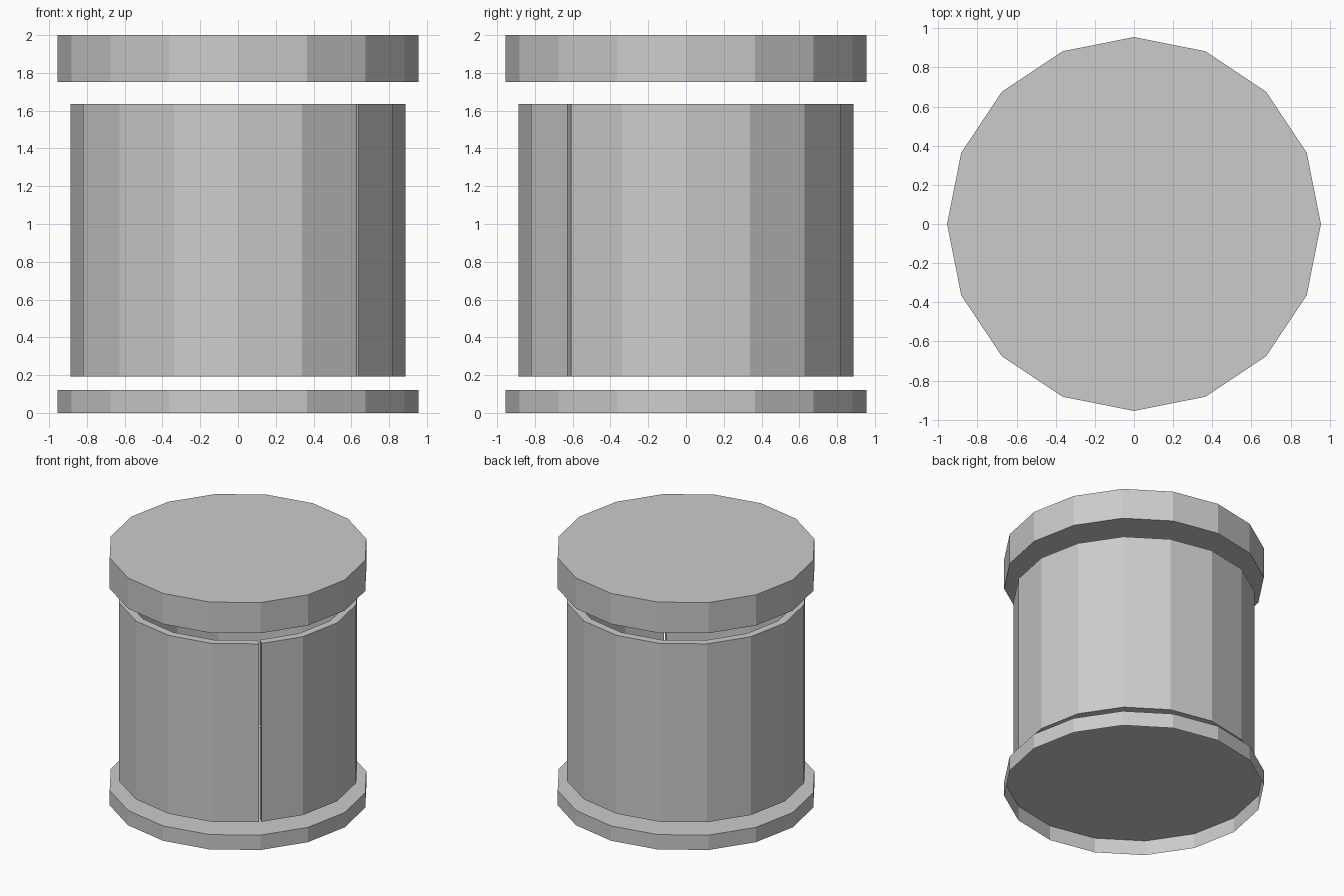
import bpy, bmesh
from math import cos, sin, radians

if "Cube" in bpy.data.objects:
    bpy.data.objects.remove(bpy.data.objects["Cube"])

SIDES = 16


def disc(name, radius, z0, z1, open_below=False):
    """Flat-shaded 16-sided disc between two heights, optionally without its underside."""
    bpy.ops.mesh.primitive_cylinder_add(vertices=SIDES, radius=radius, depth=z1 - z0,
                                        location=(0, 0, (z0 + z1) / 2))
    obj = bpy.context.object
    obj.name = name
    if open_below:
        bm = bmesh.new()
        bm.from_mesh(obj.data)
        bm.normal_update()
        under = [f for f in bm.faces if f.normal.z < -0.9]
        bmesh.ops.delete(bm, geom=under, context='FACES_ONLY')
        bm.to_mesh(obj.data)
        bm.free()


def split_tube(name, outer, inner, z0, z1, start, gap):
    """Faceted tube with a narrow slit just after the start corner."""
    def ring_point(r, i):
        a = radians(start + i * 360 / SIDES)
        return r * cos(a), r * sin(a)

    def path(r):
        # the first point slides along its facet to open the slit
        (ax, ay), (bx, by) = ring_point(r, 0), ring_point(r, 1)
        first = (ax + (bx - ax) * gap, ay + (by - ay) * gap)
        return [first] + [ring_point(r, i) for i in range(1, SIDES + 1)]

    bm = bmesh.new()
    sections = []
    for (ox, oy), (ix, iy) in zip(path(outer), path(inner)):
        corners = ((ox, oy, z0), (ox, oy, z1), (ix, iy, z1), (ix, iy, z0))
        sections.append([bm.verts.new(c) for c in corners])
    for a, b in zip(sections, sections[1:]):
        for k in range(4):
            n = (k + 1) % 4
            bm.faces.new((a[k], b[k], b[n], a[n]))
    bm.faces.new(sections[0])
    bm.faces.new(sections[-1][::-1])
    bmesh.ops.recalc_face_normals(bm, faces=bm.faces)
    mesh = bpy.data.meshes.new(name)
    bm.to_mesh(mesh)
    bm.free()
    bpy.context.collection.objects.link(bpy.data.objects.new(name, mesh))


# Base plate (hollow underneath) and lid
disc("base_plate", 0.955, 0.0, 0.12, open_below=True)
disc("lid", 0.955, 1.752, 2.0)

# Hollow wall with a slit at the front right corner
split_tube("wall", 0.887, 0.824, 0.193, 1.635, start=-45, gap=0.06)
